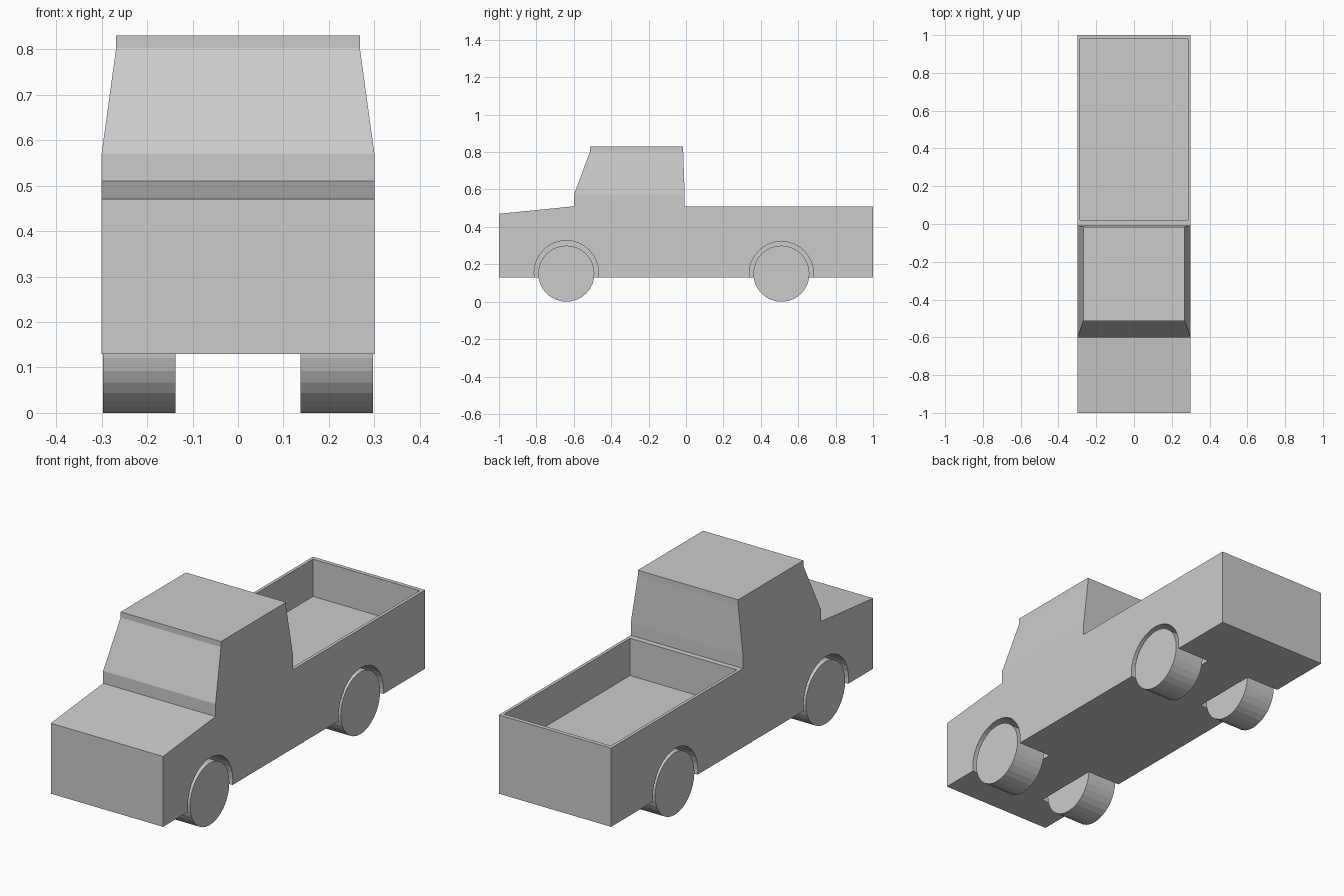
import bpy, bmesh
from math import pi

if "Cube" in bpy.data.objects:
    bpy.data.objects.remove(bpy.data.objects["Cube"])

HALF_W = 0.3
AXLES = ((-0.64, 0.155), (0.51, 0.15))  # y position, wheel arch centre height


def make_object(name, bm):
    bmesh.ops.recalc_face_normals(bm, faces=bm.faces)
    mesh = bpy.data.meshes.new(name)
    bm.to_mesh(mesh)
    bm.free()
    obj = bpy.data.objects.new(name, mesh)
    bpy.context.collection.objects.link(obj)
    return obj


def cylinder(name, x0, x1, y, z, radius):
    bpy.ops.mesh.primitive_cylinder_add(vertices=32, radius=radius, depth=x1 - x0,
                                        location=((x0 + x1) / 2, y, z),
                                        rotation=(0, pi / 2, 0))
    obj = bpy.context.object
    obj.name = name
    return obj


def box(name, lo, hi):
    bpy.ops.mesh.primitive_cube_add(size=1, location=[(a + b) / 2 for a, b in zip(lo, hi)])
    obj = bpy.context.object
    obj.name = name
    obj.scale = [b - a for a, b in zip(lo, hi)]
    return obj


def cut(target, cutter):
    mod = target.modifiers.new("cut", 'BOOLEAN')
    mod.operation = 'DIFFERENCE'
    mod.solver = 'EXACT'
    mod.object = cutter
    bpy.context.view_layer.update()
    bpy.context.view_layer.objects.active = target
    bpy.ops.object.modifier_apply(modifier=mod.name)
    bpy.data.objects.remove(cutter)


# Body: side profile (y, z) extruded across the width
profile = [(-1, 0.13), (-1, 0.47), (-0.6, 0.51), (-0.6, 0.57),
           (-0.007, 0.57), (-0.007, 0.51), (1, 0.51), (1, 0.13)]
bm = bmesh.new()
side = bm.faces.new([bm.verts.new((-HALF_W, y, z)) for y, z in profile])
ext = bmesh.ops.extrude_face_region(bm, geom=[side], use_keep_orig=True)
bmesh.ops.translate(bm, vec=(2 * HALF_W, 0, 0),
                    verts=[v for v in ext["geom"] if isinstance(v, bmesh.types.BMVert)])

# Cab: extrude the top face into tapered windows, then the upright roof band
top = next(f for f in bm.faces if all(abs(v.co.z - 0.57) < 1e-4 for v in f.verts))
for z, half_w, front, back in ((0.803, 0.268, -0.513, -0.015), (0.83, 0.268, -0.513, -0.015)):
    top = bmesh.ops.extrude_discrete_faces(bm, faces=[top])["faces"][0]
    for v in top.verts:
        v.co = (half_w if v.co.x > 0 else -half_w, front if v.co.y < -0.3 else back, z)
body = make_object("truck_body", bm)

# Open cargo bed
cut(body, box("bed_cutter", (-0.285, 0.02, 0.33), (0.285, 0.98, 0.7)))

# Wheel arches and wheels
for end, (y, arch_z) in zip(("front", "rear"), AXLES):
    for label, s in (("left", 1), ("right", -1)):
        x0, x1 = sorted((s * 0.12, s * 0.36))
        cut(body, cylinder("arch_cutter", x0, x1, y, arch_z, 0.172))
        x0, x1 = sorted((s * 0.137, s * 0.297))
        cylinder(f"{end}_{label}_wheel", x0, x1, y, 0.15, 0.15)
